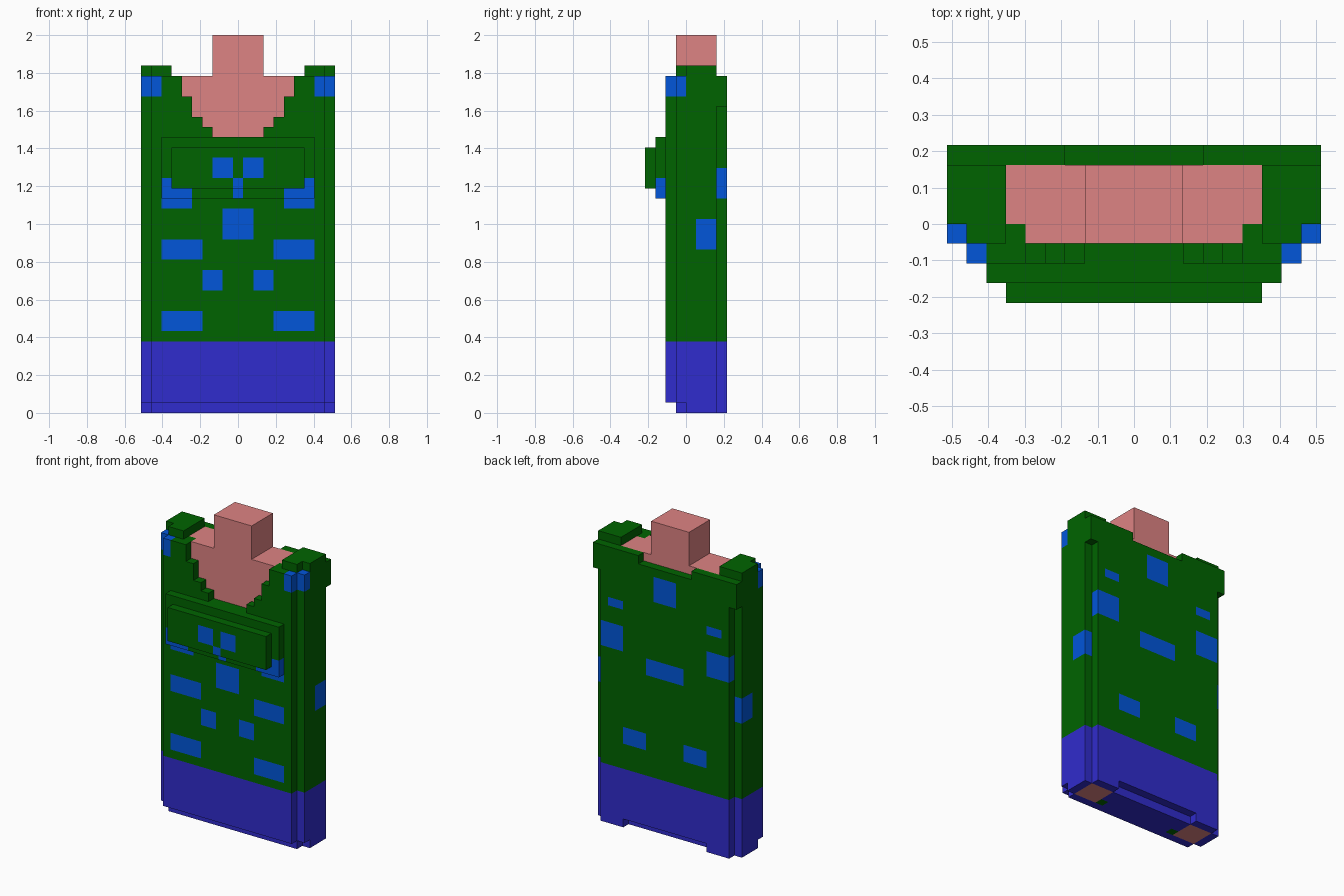
import bpy, bmesh
from mathutils import Vector

if "Cube" in bpy.data.objects:
    bpy.data.objects.remove(bpy.data.objects["Cube"], do_unlink=True)

U = 2 / 37  # edge length of one block


def material(name, rgb):
    m = bpy.data.materials.new(name)
    m.use_nodes = True
    m.diffuse_color = (*rgb, 1)
    m.node_tree.nodes["Principled BSDF"].inputs["Base Color"].default_value = (*rgb, 1)
    return m


MATS = [material("shirt_green", (0.0, 0.127, 0.0)),
        material("spot_blue", (0.0005, 0.093, 0.70)),
        material("trouser_indigo", (0.030, 0.025, 0.61)),
        material("skin_pink", (0.73, 0.227, 0.227))]
GREEN, BLUE, INDIGO, PINK = range(4)

cells = {}  # block position -> [part name, colour]


def blocks(a0, a1, y0, y1, z0, z1):
    """Mirrored block positions: columns a0..a1 counted outward from the middle."""
    for a in range(a0, a1 + 1):
        for x in {a, -a}:
            for y in range(y0, y1):
                for z in range(z0, z1):
                    yield x, y, z


def fill(part, colour, boxes):
    for box in boxes:
        for c in blocks(*box):
            cells[c] = [part, colour]


def paint(colour, boxes):
    for box in boxes:
        for c in blocks(*box):
            if c in cells:
                cells[c][1] = colour


# Trousers, with stepped corners and a notch under the back
fill("trousers", INDIGO, [
    (0, 9, 4, 7, 0, 7), (0, 9, 3, 4, 1, 7), (0, 8, 3, 4, 0, 1),
    (0, 8, 2, 3, 1, 7), (0, 8, 7, 8, 1, 7), (6, 8, 7, 8, 0, 1)])

# Shirt core, front panel with stepped neckline, back panel
fill("shirt", GREEN, [
    (0, 9, 3, 7, 7, 33),
    (0, 8, 2, 3, 7, 27), (3, 8, 2, 3, 27, 28), (4, 8, 2, 3, 28, 29),
    (5, 8, 2, 3, 29, 31), (6, 8, 2, 3, 31, 33),
    (0, 8, 7, 8, 7, 30), (0, 9, 7, 8, 30, 32), (4, 9, 7, 8, 32, 33)])
fill("shoulder_pads", GREEN, [(7, 8, 3, 4, 33, 34), (7, 9, 4, 7, 33, 34)])
fill("chest_plate", GREEN, [(0, 7, 1, 2, 21, 27), (0, 6, 0, 1, 22, 26)])

# Skin: upper chest, neck and the leg ends under the trousers
fill("upper_chest", PINK, [(0, 5, 3, 7, 27, 33), (6, 6, 4, 7, 27, 33)])
fill("neck", PINK, [(0, 2, 3, 7, 33, 37)])
fill("leg_ends", PINK, [(6, 8, 4, 7, 0, 1)])
fill("shirt_tails", GREEN, [(5, 5, 4, 5, 0, 1)])

# Spots on the front, the shoulders and the chest plate
paint(BLUE, [
    (8, 8, 2, 3, 31, 33), (9, 9, 3, 4, 31, 33),
    (5, 7, 1, 2, 21, 22), (7, 7, 1, 2, 22, 23), (5, 7, 2, 3, 20, 21),
    (1, 2, 0, 1, 23, 25), (0, 0, 0, 1, 22, 23), (0, 0, 1, 2, 21, 22),
    (0, 1, 2, 3, 17, 20), (4, 7, 2, 3, 15, 17),
    (2, 3, 2, 3, 12, 14), (4, 7, 2, 3, 8, 10)])

# Spots on the sides and the back
paint(BLUE, [
    (9, 9, 5, 7, 16, 19),
    (0, 1, 7, 8, 28, 31), (6, 7, 7, 8, 26, 27), (6, 8, 7, 8, 21, 24),
    (0, 2, 7, 8, 19, 21), (3, 5, 7, 8, 10, 12)])


def build(part):
    """Skin the outer faces of one part and merge flat areas of one colour."""
    bm = bmesh.new()
    verts = {}
    for c, (name, colour) in cells.items():
        if name != part:
            continue
        for axis in range(3):
            for side in (0, 1):
                n = list(c)
                n[axis] += 2 * side - 1
                if tuple(n) in cells:
                    continue
                ring = []
                for i, j in ((0, 0), (1, 0), (1, 1), (0, 1)):
                    p = list(c)
                    p[axis] += side
                    p[(axis + 1) % 3] += i
                    p[(axis + 2) % 3] += j
                    p = tuple(p)
                    if p not in verts:
                        verts[p] = bm.verts.new(
                            Vector((p[0] - 0.5, p[1] - 4, p[2])) * U)
                    ring.append(verts[p])
                f = bm.faces.new(ring if side else ring[::-1])
                f.material_index = colour
    bmesh.ops.dissolve_limit(bm, angle_limit=0.01, verts=bm.verts[:],
                             edges=bm.edges[:], delimit={'MATERIAL'})
    mesh = bpy.data.meshes.new(part)
    bm.to_mesh(mesh)
    bm.free()
    for m in MATS:
        mesh.materials.append(m)
    bpy.context.collection.objects.link(bpy.data.objects.new(part, mesh))


for part in sorted({name for name, _ in cells.values()}):
    build(part)
